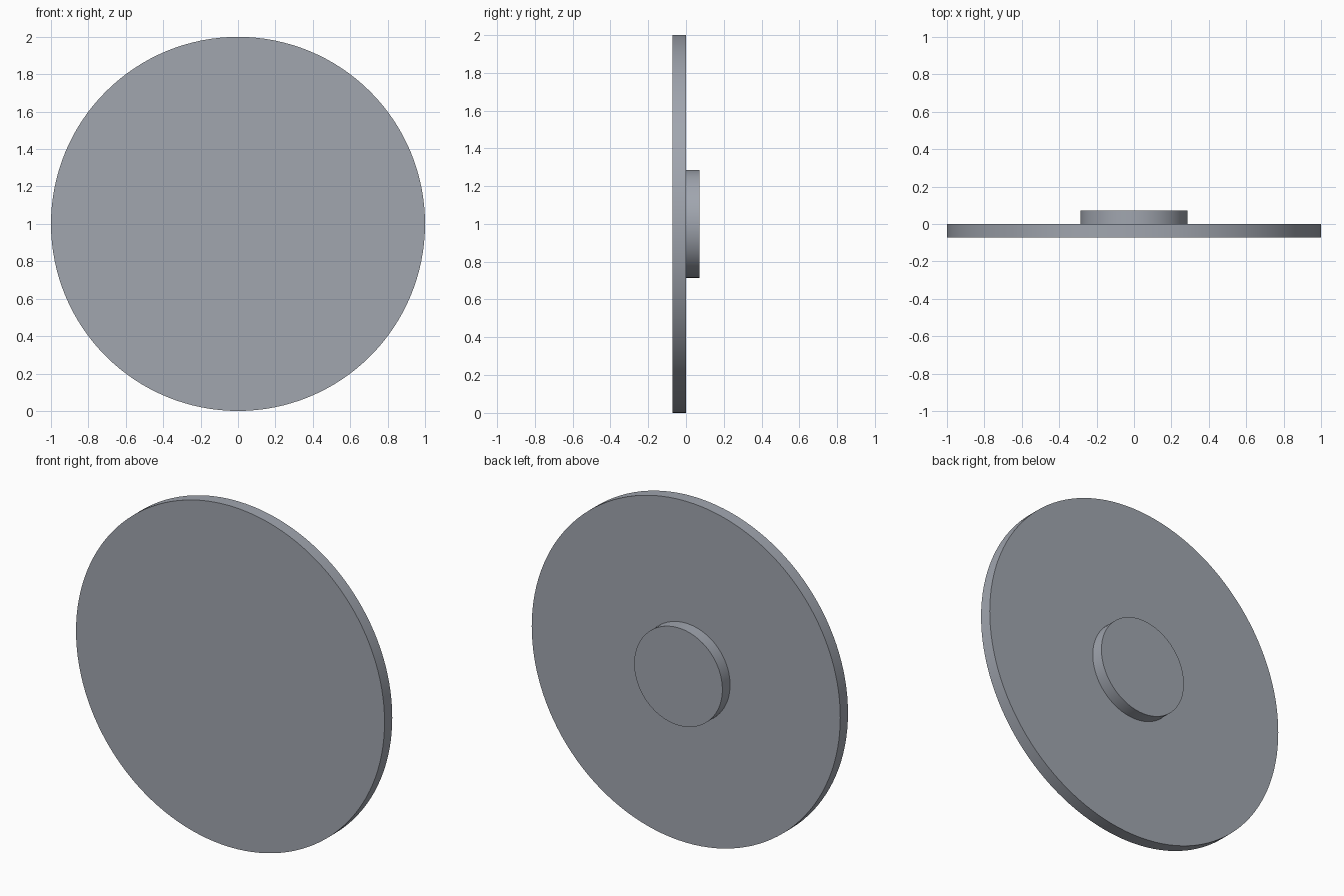
import bpy
import math

if "Cube" in bpy.data.objects:
    bpy.data.objects.remove(bpy.data.objects["Cube"])

# Dark bluish grey shared by both parts
slate = bpy.data.materials.new("slate_grey")
slate.diffuse_color = (0.355, 0.38, 0.43, 1)
slate.use_nodes = True
slate.node_tree.nodes["Principled BSDF"].inputs["Base Color"].default_value = slate.diffuse_color


def disc(name, radius, y_front, y_back, sides=128):
    """Flat cylinder whose axis runs along y, centred at z = 1."""
    bpy.ops.mesh.primitive_cylinder_add(
        vertices=sides, radius=radius, depth=y_back - y_front,
        location=(0, (y_front + y_back) / 2, 1),
        rotation=(math.pi / 2, 0, 0))
    obj = bpy.context.object
    obj.name = name
    obj.data.materials.append(slate)
    bpy.ops.object.transform_apply(location=False, rotation=True, scale=False)
    bpy.ops.object.shade_smooth_by_angle(angle=math.radians(30))
    return obj


THICKNESS = 1 / 14

# Large front plate
disc("face_plate", 1.0, -THICKNESS, 0)

# Small round boss on the back
disc("rear_boss", 2 / 7, 0, THICKNESS)
